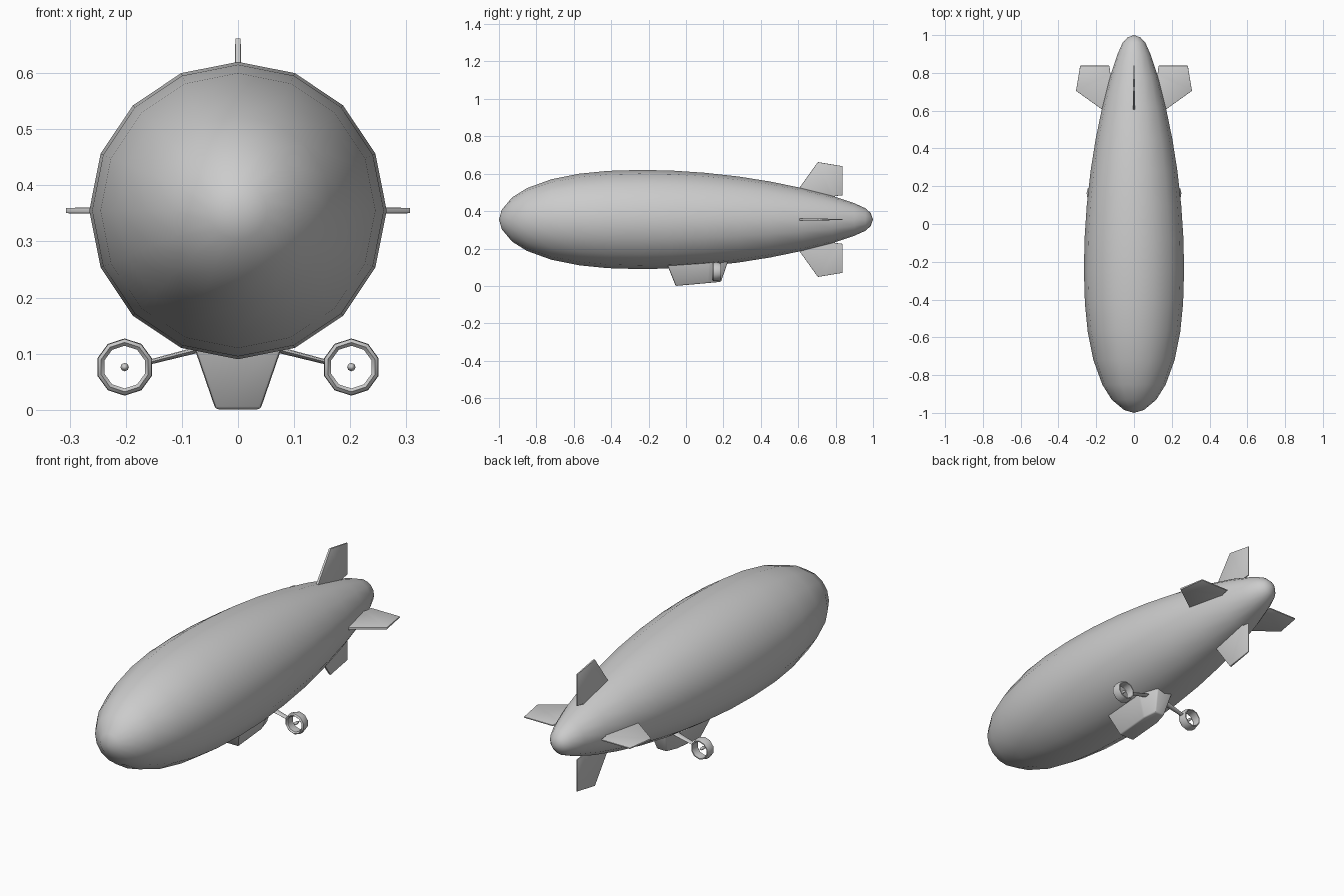
import bpy, bmesh
from math import sin, cos, pi, radians
from mathutils import Matrix, Vector

if "Cube" in bpy.data.objects:
    bpy.data.objects.remove(bpy.data.objects["Cube"])

AXIS_Z = 0.355


def make_object(name, bm, angle=35, bevel=0):
    bmesh.ops.recalc_face_normals(bm, faces=bm.faces)
    if bevel:
        bmesh.ops.bevel(bm, geom=bm.edges[:], offset=bevel, segments=2,
                        profile=0.5, affect='EDGES')
    mesh = bpy.data.meshes.new(name)
    bm.to_mesh(mesh)
    bm.free()
    obj = bpy.data.objects.new(name, mesh)
    bpy.context.collection.objects.link(obj)
    bpy.ops.object.select_all(action='DESELECT')
    obj.select_set(True)
    bpy.context.view_layer.objects.active = obj
    bpy.ops.object.shade_smooth_by_angle(angle=radians(angle))
    return obj


def lathe_y(bm, profile, sides, x=0, z=0, closed=False):
    """Revolve (y, radius) points around an axis parallel to y."""
    rings = []
    for y, r in profile:
        if r == 0:
            rings.append([bm.verts.new((x, y, z))] * sides)
        else:
            rings.append([bm.verts.new((x + r * sin(2 * pi * i / sides), y,
                                        z + r * cos(2 * pi * i / sides)))
                          for i in range(sides)])
    pairs = list(zip(rings, rings[1:]))
    if closed:
        pairs.append((rings[-1], rings[0]))
    for a, b in pairs:
        for i in range(sides):
            j = (i + 1) % sides
            bm.faces.new(list(dict.fromkeys((a[i], a[j], b[j], b[i]))))


def loft(bm, sections):
    """Skin equal-length closed sections and cap the ends."""
    rings = [[bm.verts.new(p) for p in s] for s in sections]
    n = len(rings[0])
    for a, b in zip(rings, rings[1:]):
        for i in range(n):
            j = (i + 1) % n
            bm.faces.new((a[i], a[j], b[j], b[i]))
    bm.faces.new(rings[0])
    bm.faces.new(rings[-1])


# Envelope: 16-sided body of revolution
hull = [(-1, 0), (-0.985, 0.052), (-0.93, 0.118), (-0.85, 0.168),
        (-0.72, 0.215), (-0.57, 0.245), (-0.42, 0.26), (-0.25, 0.265),
        (-0.08, 0.262), (0.1, 0.25), (0.28, 0.23), (0.45, 0.203),
        (0.62, 0.168), (0.78, 0.127), (0.9, 0.087), (0.96, 0.06),
        (0.988, 0.034), (1, 0)]
bm = bmesh.new()
lathe_y(bm, hull, 16, z=AXIS_Z)
make_object("envelope", bm, angle=80)

# Four tail fins, thicker at the leading edge, notched beneath the rudder
outline = [(0.55, 0.09), (0.705, 0.307), (0.838, 0.285),
           (0.838, 0.13), (0.795, 0.125), (0.79, 0.09)]
for k, name in enumerate(("top_fin", "right_fin", "bottom_fin", "left_fin")):
    bm = bmesh.new()
    half = lambda y: 0.007 - 0.014 * (y - 0.55)
    loft(bm, [[(s * half(y), y, r) for y, r in outline] for s in (-1, 1)])
    bm.transform(Matrix.Translation((0, 0, AXIS_Z)) @
                 Matrix.Rotation(k * pi / 2, 4, 'Y'))
    make_object(name, bm, bevel=0.002)

# Gondola: tapered cabin hanging under the envelope
bm = bmesh.new()
bottom = [(-0.04, -0.055, 0), (0.04, -0.055, 0),
          (0.04, 0.12, 0.015), (0.026, 0.187, 0.022),
          (-0.026, 0.187, 0.022), (-0.04, 0.12, 0.015)]
top = [(-0.083, -0.105, 0.125), (0.083, -0.105, 0.125),
       (0.083, 0.13, 0.135), (0.045, 0.228, 0.14),
       (-0.045, 0.228, 0.14), (-0.083, 0.13, 0.135)]
loft(bm, [bottom, top])
make_object("gondola", bm, bevel=0.006)

# Ducted engines on both sides
duct = [(0.14, 0.044), (0.146, 0.05), (0.165, 0.051), (0.187, 0.045),
        (0.187, 0.04), (0.165, 0.038), (0.146, 0.038)]
for side, label in ((-1, "left"), (1, "right")):
    x, z = side * 0.202, 0.076
    bm = bmesh.new()
    lathe_y(bm, duct, 10, x, z, closed=True)
    make_object(label + "_engine_duct", bm, angle=40)

    # Propeller hub
    bm = bmesh.new()
    lathe_y(bm, [(0.142, 0), (0.146, 0.005), (0.154, 0.0075),
                 (0.172, 0.006), (0.185, 0)], 8, x, z)
    make_object(label + "_engine_hub", bm, angle=80)

    # Streamlined strut from the gondola to the duct
    bm = bmesh.new()
    ends = []
    for px, pz, chord, thick in ((0.06, 0.11, 0.018, 0.006),
                                 (0.157, 0.085, 0.012, 0.0045)):
        ends.append([(side * px, 0.163 + chord * cos(a * pi / 4),
                      pz + thick * sin(a * pi / 4)) for a in range(8)])
    loft(bm, ends)
    make_object(label + "_engine_strut", bm, angle=60)
